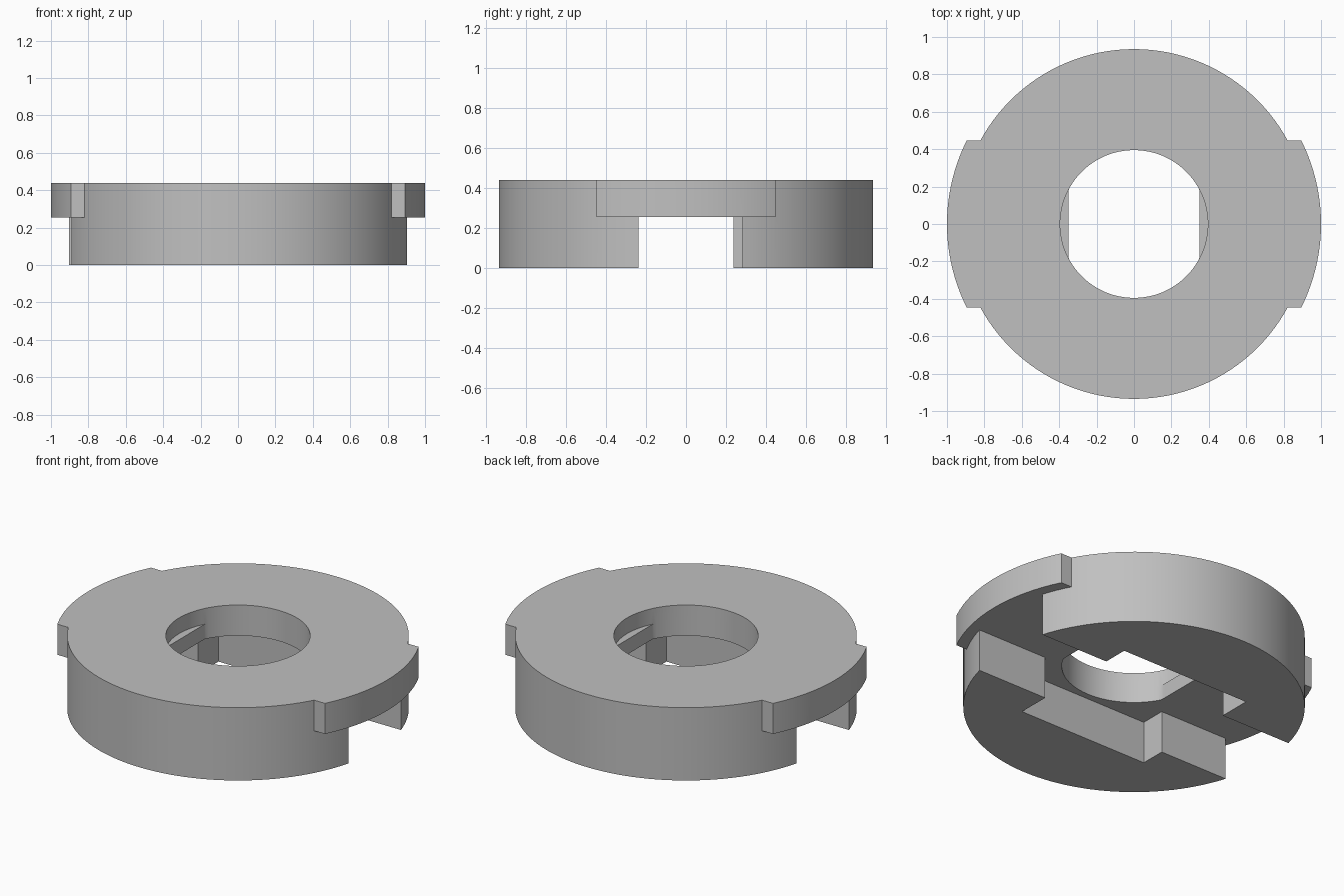
import bpy, bmesh
from math import cos, sin, tau, radians

if "Cube" in bpy.data.objects:
    bpy.data.objects.remove(bpy.data.objects["Cube"], do_unlink=True)

TOP, PLATE = 0.44, 0.255      # full height, underside of the top plate
LEDGE = 0.345                 # height of the flats inside the bore
BODY_R, TAB_R, BORE_R = 0.935, 1.0, 0.395
TAB_Y, FLAT_X = 0.447, 0.35

grey = bpy.data.materials.new("light_grey")
grey.use_nodes = True
colour = (0.53, 0.53, 0.53, 1)
grey.diffuse_color = colour
grey.node_tree.nodes["Principled BSDF"].inputs["Base Color"].default_value = colour


def circle(r, n=128):
    return [(r * cos(tau * i / n), r * sin(tau * i / n)) for i in range(n)]


def prism(name, outline, z0, z1):
    """Extrude a closed outline from z0 to z1."""
    bm = bmesh.new()
    base = bm.faces.new([bm.verts.new((x, y, z0)) for x, y in outline])
    ext = bmesh.ops.extrude_face_region(bm, geom=[base])
    for v in ext["geom"]:
        if isinstance(v, bmesh.types.BMVert):
            v.co.z = z1
    bmesh.ops.recalc_face_normals(bm, faces=bm.faces)
    mesh = bpy.data.meshes.new(name)
    bm.to_mesh(mesh)
    bm.free()
    mesh.materials.append(grey)
    ob = bpy.data.objects.new(name, mesh)
    bpy.context.collection.objects.link(ob)
    return ob


def combine(target, tool, operation):
    """Apply a boolean and drop the tool."""
    mod = target.modifiers.new("cut", 'BOOLEAN')
    mod.operation, mod.solver, mod.object = operation, 'EXACT', tool
    bpy.context.view_layer.objects.active = target
    bpy.ops.object.modifier_apply(modifier=mod.name)
    bpy.data.objects.remove(tool, do_unlink=True)


# Round body with two side tabs on the top plate
body = prism("coupling_disc", circle(BODY_R), 0, TOP)
tabs = prism("side_tabs", circle(TAB_R), PLATE, TOP)
bar = [(-2, -TAB_Y), (2, -TAB_Y), (2, TAB_Y), (-2, TAB_Y)]
combine(tabs, prism("tab_limits", bar, -1, 1), 'INTERSECT')
combine(body, tabs, 'UNION')

# Stepped slot and square pocket underneath, the same after a half turn
P, NEAR, FAR = 0.435, 0.238, 0.282
half = [(P, -P), (P, -NEAR), (2, -NEAR), (2, FAR), (P, FAR), (P, P)]
slot = half + [(-x, -y) for x, y in half]
combine(body, prism("slot_cutter", slot, -1, PLATE), 'DIFFERENCE')

# Bore: flat-sided below, fully round above the ledges
flats = [(max(-FLAT_X, min(FLAT_X, x)), y) for x, y in circle(BORE_R)]
combine(body, prism("flat_bore_cutter", flats, -1, 1), 'DIFFERENCE')
combine(body, prism("round_bore_cutter", circle(BORE_R), LEDGE, 1), 'DIFFERENCE')

bpy.ops.object.select_all(action='DESELECT')
body.select_set(True)
bpy.context.view_layer.objects.active = body
bpy.ops.object.shade_smooth_by_angle(angle=radians(30))
